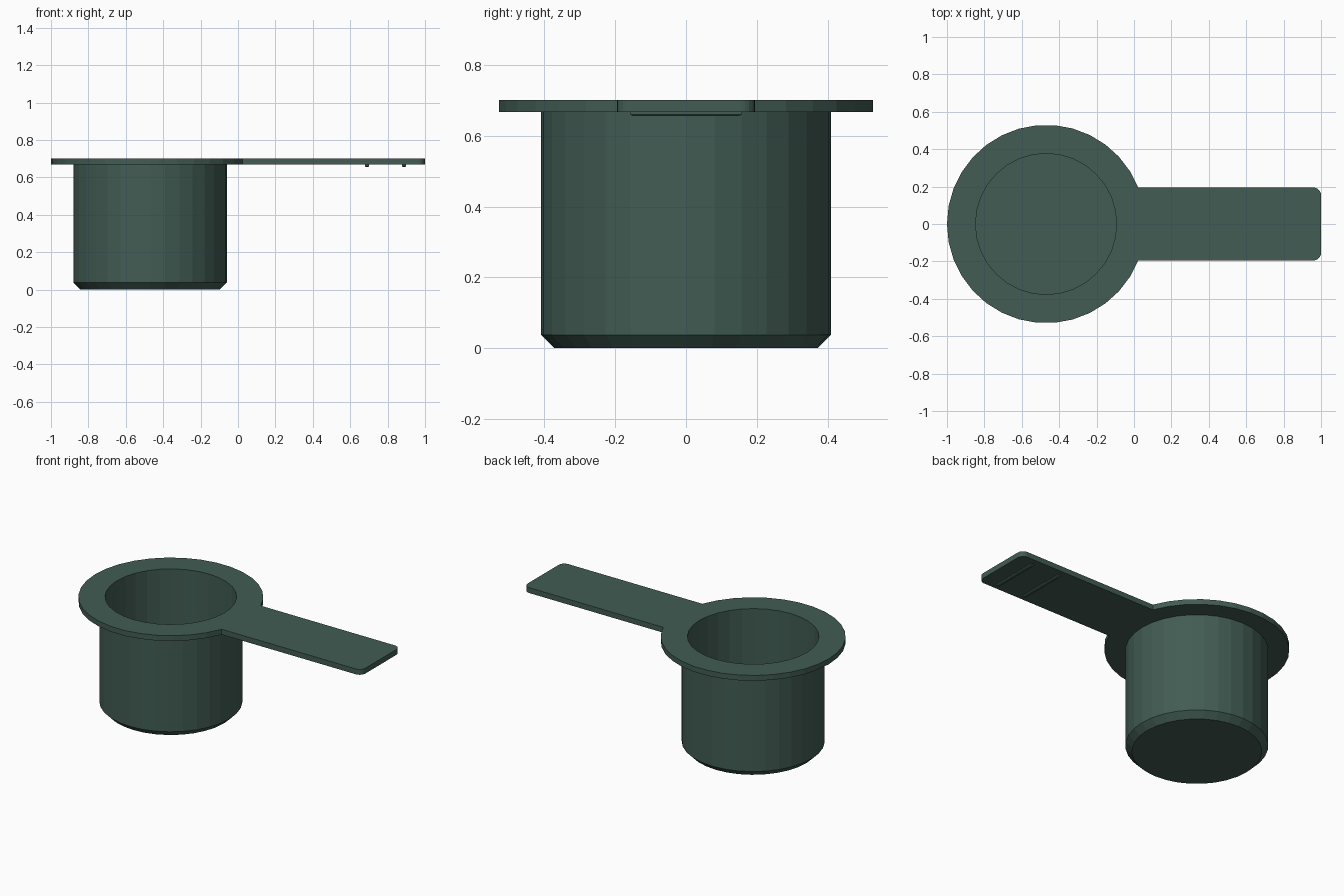
import bpy, bmesh, math

if "Cube" in bpy.data.objects:
    bpy.data.objects.remove(bpy.data.objects["Cube"])

CX = -0.47                      # cup axis
R_RIM, R_OUT, R_IN, R_FOOT = 0.53, 0.41, 0.377, 0.372
TOP, UNDER = 0.702, 0.668       # plate faces
HALF = 0.195                    # handle half width
SIDES = 32

mat = bpy.data.materials.new("dark_green")
mat.diffuse_color = (0.054, 0.107, 0.087, 1)
mat.use_nodes = True
mat.node_tree.nodes["Principled BSDF"].inputs["Base Color"].default_value = mat.diffuse_color


def finish(bm, name):
    bmesh.ops.recalc_face_normals(bm, faces=bm.faces)
    mesh = bpy.data.meshes.new(name)
    bm.to_mesh(mesh)
    bm.free()
    mesh.materials.append(mat)
    obj = bpy.data.objects.new(name, mesh)
    bpy.context.collection.objects.link(obj)
    return obj


def arc(cx, cy, r, a0, a1, n):
    return [(cx + r * math.cos(a0 + (a1 - a0) * i / n),
             cy + r * math.sin(a0 + (a1 - a0) * i / n)) for i in range(n + 1)]


def circle(r):
    return arc(CX, 0, r, 0, 2 * math.pi, SIDES)[:-1]


def loop(bm, pts, z):
    return [bm.verts.new((x, y, z)) for x, y in pts]


def edges(bm, vs):
    out = []
    for a, b in zip(vs, vs[1:] + vs[:1]):
        out.append(bm.edges.get((a, b)) or bm.edges.new((a, b)))
    return out


def wall(bm, lo, hi):
    n = len(lo)
    for i in range(n):
        j = (i + 1) % n
        bm.faces.new((lo[i], lo[j], hi[j], hi[i]))


# Outline of rim plus handle
neck = math.asin(HALF / R_RIM)
rc = 0.04
outline = arc(CX, 0, R_RIM, neck, 2 * math.pi - neck, 30)
outline += arc(1 - rc, -HALF + rc, rc, -math.pi / 2, 0, 5)
outline += arc(1 - rc, HALF - rc, rc, 0, math.pi / 2, 5)

# Scoop body: plate, cup walls and floor as one closed shell
bm = bmesh.new()
plate_lo, plate_hi = loop(bm, outline, UNDER), loop(bm, outline, TOP)
bore_top, bore_floor = loop(bm, circle(R_IN), TOP), loop(bm, circle(R_IN), 0.035)
cup_top, cup_low = loop(bm, circle(R_OUT), UNDER), loop(bm, circle(R_OUT), 0.038)
foot = loop(bm, circle(R_FOOT), 0)
for lo, hi in ((plate_lo, plate_hi), (bore_floor, bore_top),
               (cup_low, cup_top), (foot, cup_low)):
    wall(bm, lo, hi)
bm.faces.new(bore_floor)
bm.faces.new(foot)
for outer, inner in ((plate_hi, bore_top), (plate_lo, cup_top)):
    bmesh.ops.triangle_fill(bm, use_beauty=True,
                            edges=edges(bm, outer) + edges(bm, inner))
finish(bm, "scoop_body")

# Grip ribs under the handle, tapering downward
for k, x in enumerate((0.69, 0.888)):
    bm = bmesh.new()
    rings = []
    for z, hx, hy in ((UNDER + 0.004, 0.011, 0.158), (0.661, 0.011, 0.158),
                      (0.656, 0.007, 0.15)):
        rings.append(loop(bm, [(x - hx, -hy), (x + hx, -hy),
                               (x + hx, hy), (x - hx, hy)], z))
    wall(bm, rings[1], rings[0])
    wall(bm, rings[2], rings[1])
    bm.faces.new(rings[0])
    bm.faces.new(rings[2])
    finish(bm, f"grip_rib_{k + 1}")
